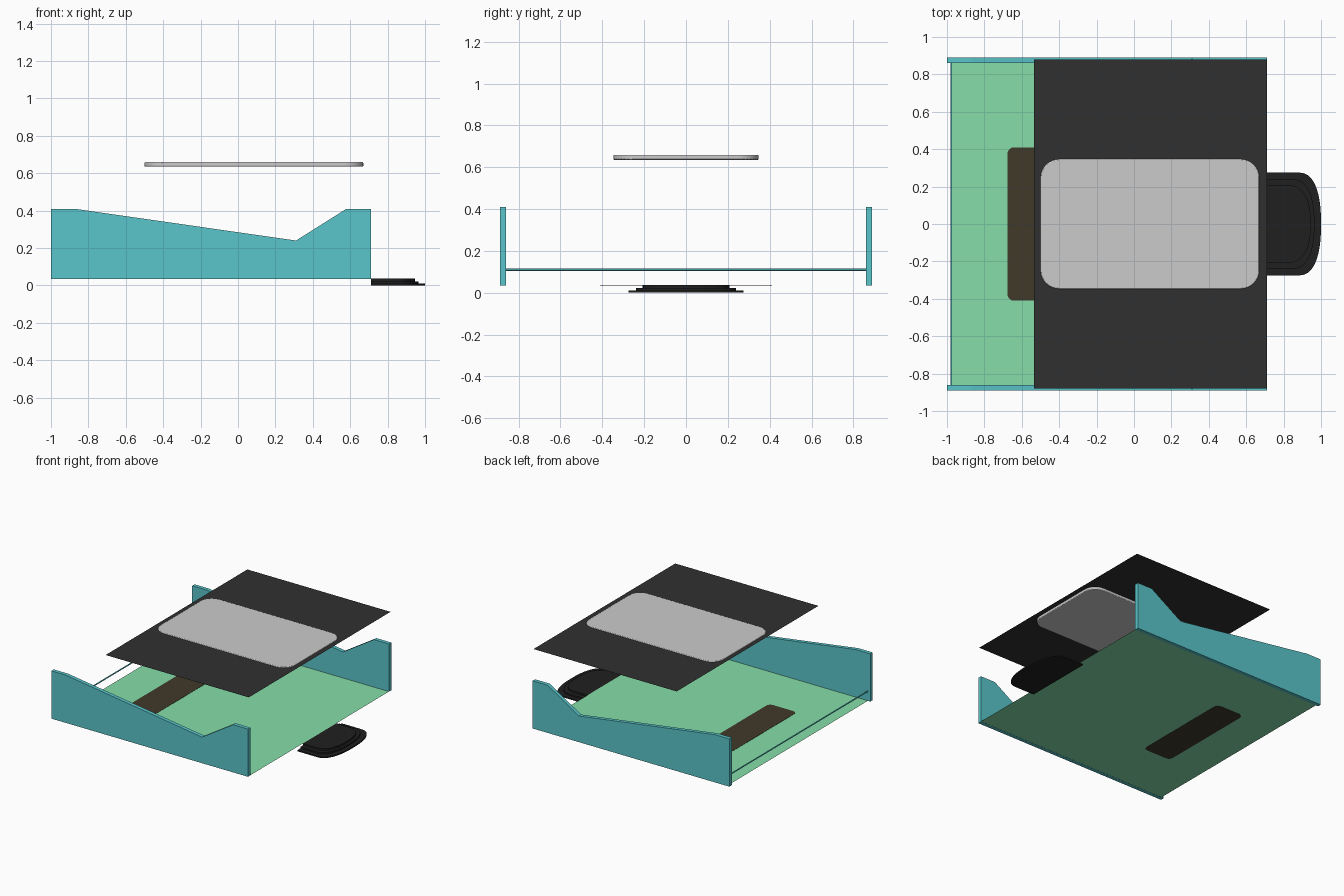
import bpy, bmesh, math
from mathutils import Vector

if "Cube" in bpy.data.objects:
    bpy.data.objects.remove(bpy.data.objects["Cube"])


def material(name, rgb):
    m = bpy.data.materials.new(name)
    m.diffuse_color = (*rgb, 1)
    m.use_nodes = True
    m.node_tree.nodes["Principled BSDF"].inputs["Base Color"].default_value = m.diffuse_color
    return m


TEAL = material("teal", (0.10, 0.56, 0.60))
GREEN = material("green", (0.24, 0.73, 0.40))
CHARCOAL = material("charcoal", (0.03, 0.03, 0.03))
BROWN = material("brown", (0.053, 0.042, 0.023))
BLACK = material("black", (0.014, 0.014, 0.014))


def extrude(name, points, direction, mat=None):
    """Face from 3D points, extruded along direction (None = flat sheet)."""
    bm = bmesh.new()
    face = bm.faces.new([bm.verts.new(p) for p in points])
    if direction:
        out = bmesh.ops.extrude_face_region(bm, geom=[face])["geom"]
        verts = [g for g in out if isinstance(g, bmesh.types.BMVert)]
        bmesh.ops.translate(bm, verts=verts, vec=Vector(direction))
        bmesh.ops.recalc_face_normals(bm, faces=bm.faces)
    me = bpy.data.meshes.new(name)
    bm.to_mesh(me)
    bm.free()
    ob = bpy.data.objects.new(name, me)
    bpy.context.collection.objects.link(ob)
    if mat:
        me.materials.append(mat)
    return ob


def smooth(ob):
    bpy.ops.object.select_all(action='DESELECT')
    ob.select_set(True)
    bpy.context.view_layer.objects.active = ob
    bpy.ops.object.shade_smooth_by_angle(angle=math.radians(35))


def rounded_rect(x0, x1, y0, y1, z, r, n=8):
    pts = []
    corners = [(x1 - r, y1 - r), (x0 + r, y1 - r), (x0 + r, y0 + r), (x1 - r, y0 + r)]
    for q, (cx, cy) in enumerate(corners):
        for i in range(n + 1):
            a = math.pi / 2 * (q + i / n)
            pts.append((cx + r * math.cos(a), cy + r * math.sin(a), z))
    return pts


def rect(x0, x1, y, z):
    return [(x0, -y, z), (x1, -y, z), (x1, y, z), (x0, y, z)]


def lip_outline(x_end, half, z, n=12):
    """D-shaped outline with a bulging front edge."""
    x0, xs, e = 0.71, x_end - 0.12, 2 / 2.4
    pts = [(x0, -half, z)]
    for i in range(2 * n + 1):
        a = -math.pi / 2 + math.pi * i / (2 * n)
        c, s = abs(math.cos(a)), math.sin(a)
        pts.append((xs + 0.12 * c ** e,
                    math.copysign(half * abs(s) ** e, s), z))
    pts.append((x0, half, z))
    return pts


# Side panels with the notched top edge
profile = [(-1, 0.035), (0.71, 0.035), (0.71, 0.41), (0.58, 0.41),
           (0.31, 0.24), (-0.84, 0.405), (-0.87, 0.41), (-1, 0.41)]
for label, y in (("front", -0.89), ("back", 0.86)):
    extrude(label + "_side_panel", [(x, y, z) for x, z in profile], (0, 0.03, 0), TEAL)

# Floor sheet and inset plate
extrude("floor", rect(-0.98, 0.71, 0.865, 0.036), None, GREEN)
extrude("inset_plate", rounded_rect(-0.677, -0.435, -0.41, 0.41, 0.034, 0.035, 4),
        (0, 0, 0.004), BROWN)

# Thin cross rod between the panels
bpy.ops.mesh.primitive_cylinder_add(vertices=12, radius=0.005, depth=1.73,
                                    location=(-0.977, 0, 0.11),
                                    rotation=(math.pi / 2, 0, 0))
rod = bpy.context.object
rod.name = "cross_rod"
rod.data.materials.append(TEAL)
smooth(rod)

# Raised top sheet with a rounded grey pad set into it
extrude("top_sheet", rect(-0.535, 0.71, 0.88, 0.655), None, CHARCOAL)
pad = extrude("top_pad", rounded_rect(-0.5, 0.67, -0.347, 0.347, 0.635, 0.1),
              (0, 0, 0.024))
bevel = pad.modifiers.new("soft_edge", 'BEVEL')
bevel.width, bevel.segments, bevel.limit_method = 0.005, 2, 'ANGLE'
bevel.angle_limit = math.radians(40)
smooth(pad)

# Stepped lip at the open end
steps = [(1.0, 0.275, 0.0, 0.01), (0.965, 0.24, 0.01, 0.012), (0.945, 0.207, 0.022, 0.014)]
for i, (x_end, half, z, h) in enumerate(steps):
    smooth(extrude(f"lip_step_{i + 1}", lip_outline(x_end, half, z), (0, 0, h), BLACK))
